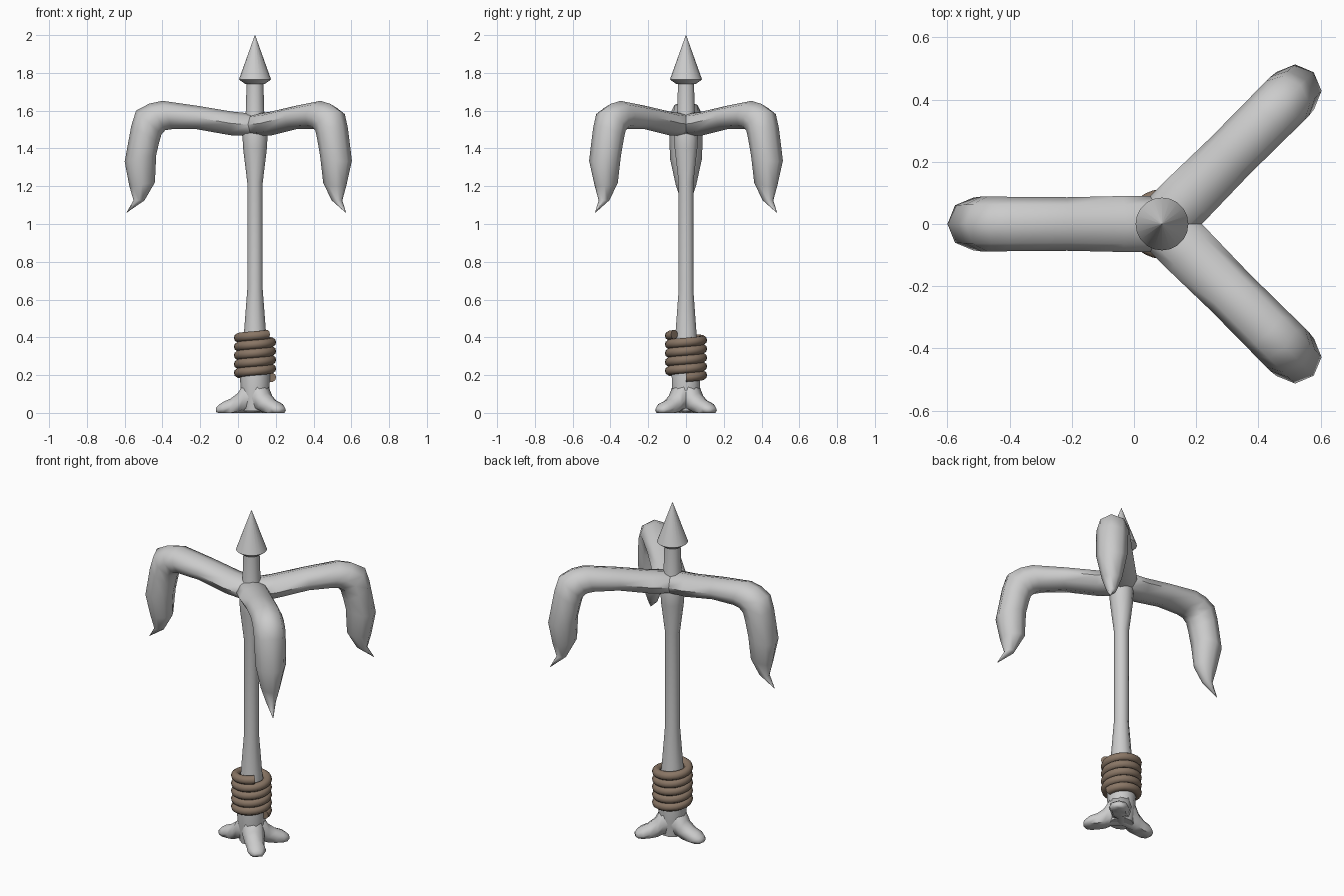
import bpy, bmesh, math
from mathutils import Vector

if "Cube" in bpy.data.objects:
    bpy.data.objects.remove(bpy.data.objects["Cube"])

CX = 0.09                      # pole axis
DIRS = (180, 45, -45)          # headings of the three arms and toes


def finish(name, bm, angle=60):
    bmesh.ops.recalc_face_normals(bm, faces=bm.faces)
    me = bpy.data.meshes.new(name)
    bm.to_mesh(me)
    bm.free()
    ob = bpy.data.objects.new(name, me)
    bpy.context.collection.objects.link(ob)
    bpy.ops.object.select_all(action='DESELECT')
    ob.select_set(True)
    bpy.context.view_layer.objects.active = ob
    bpy.ops.object.shade_smooth_by_angle(angle=math.radians(angle))
    return ob


def skin(name, rings, angle=60):
    """Bridge a list of closed rings and cap both ends."""
    bm = bmesh.new()
    vs = [[bm.verts.new(p) for p in ring] for ring in rings]
    n = len(vs[0])
    for a, b in zip(vs, vs[1:]):
        for i in range(n):
            j = (i + 1) % n
            bm.faces.new((a[i], a[j], b[j], b[i]))
    bm.faces.new(vs[0])
    bm.faces.new(vs[-1])
    return finish(name, bm, angle)


def limb(name, sections, heading):
    """Sections: outer (r, z), inner (r, z), sideways half width."""
    h = math.radians(heading)
    out = Vector((math.cos(h), math.sin(h), 0))
    side = Vector((-out.y, out.x, 0))
    rings = []
    for ro, zo, ri, zi, w in sections:
        ring = []
        for k in range(8):
            t = k * math.tau / 8
            r = (ro + ri) / 2 + (ro - ri) / 2 * math.cos(t)
            z = (zo + zi) / 2 + (zo - zi) / 2 * math.cos(t)
            p = out * r + side * (w * math.sin(t))
            ring.append((CX + p.x, p.y, max(z, 0)))
        rings.append(ring)
    return skin(name, rings)


def lathe(name, profile, sides, angle=60):
    rings = [[(CX + r * math.cos(k * math.tau / sides),
               r * math.sin(k * math.tau / sides), z) for k in range(sides)]
             for r, z in profile]
    return skin(name, rings, angle)


# Pole and spear head
lathe("pole", [(.065, .01), (.075, .1), (.08, .2), (.058, .43), (.041, .65),
               (.041, 1.22), (.063, 1.4), (.067, 1.48), (.05, 1.56), (.044, 1.76)], 10)
lathe("spear_head", [(.05, 1.74), (.085, 1.765), (.001, 2.0)], 20, 35)

# Hooked arms and splayed toes
arm = [(-.03, 1.57, -.03, 1.47, .06), (.02, 1.585, .02, 1.465, .09),
       (.12, 1.595, .13, 1.47, .09), (.3, 1.625, .31, 1.502, .086),
       (.49, 1.652, .44, 1.502, .087), (.56, 1.637, .475, 1.497, .088),
       (.63, 1.6, .495, 1.475, .088), (.655, 1.52, .508, 1.43, .088),
       (.69, 1.33, .523, 1.365, .085), (.665, 1.2, .53, 1.22, .055),
       (.643, 1.125, .585, 1.125, .027), (.681, 1.06, .679, 1.06, .002)]
toe = [(0, .18, 0, 0, .06), (.06, .16, .06, 0, .062), (.09, .105, .09, -.01, .056),
       (.13, .075, .13, -.015, .05), (.17, .058, .17, -.015, .052),
       (.195, .04, .195, -.01, .036), (.207, .027, .207, .005, .02)]
for i, d in enumerate(DIRS):
    limb(f"hook_arm_{i + 1}", arm, d)
    limb(f"foot_toe_{i + 1}", toe, d)

# Coiled rope around the lower pole
TURNS, STEPS = 4.88, 24
n = int(TURNS * STEPS)
rings = []
for s in range(n + 1):
    t = s * math.tau / STEPS
    z = .188 + .0465 * s / STEPS
    rad = Vector((math.cos(t), math.sin(t), 0))
    R = .087
    ring = []
    for k in range(10):
        a = k * math.tau / 10
        p = rad * (R + .025 * math.cos(a))
        ring.append((CX + p.x, p.y, z + .025 * math.sin(a)))
    rings.append(ring)
rope = skin("rope_coil", rings)
mat = bpy.data.materials.new("rope_brown")
mat.diffuse_color = (.25, .18, .13, 1)
mat.use_nodes = True
mat.node_tree.nodes["Principled BSDF"].inputs["Base Color"].default_value = mat.diffuse_color
rope.data.materials.append(mat)
